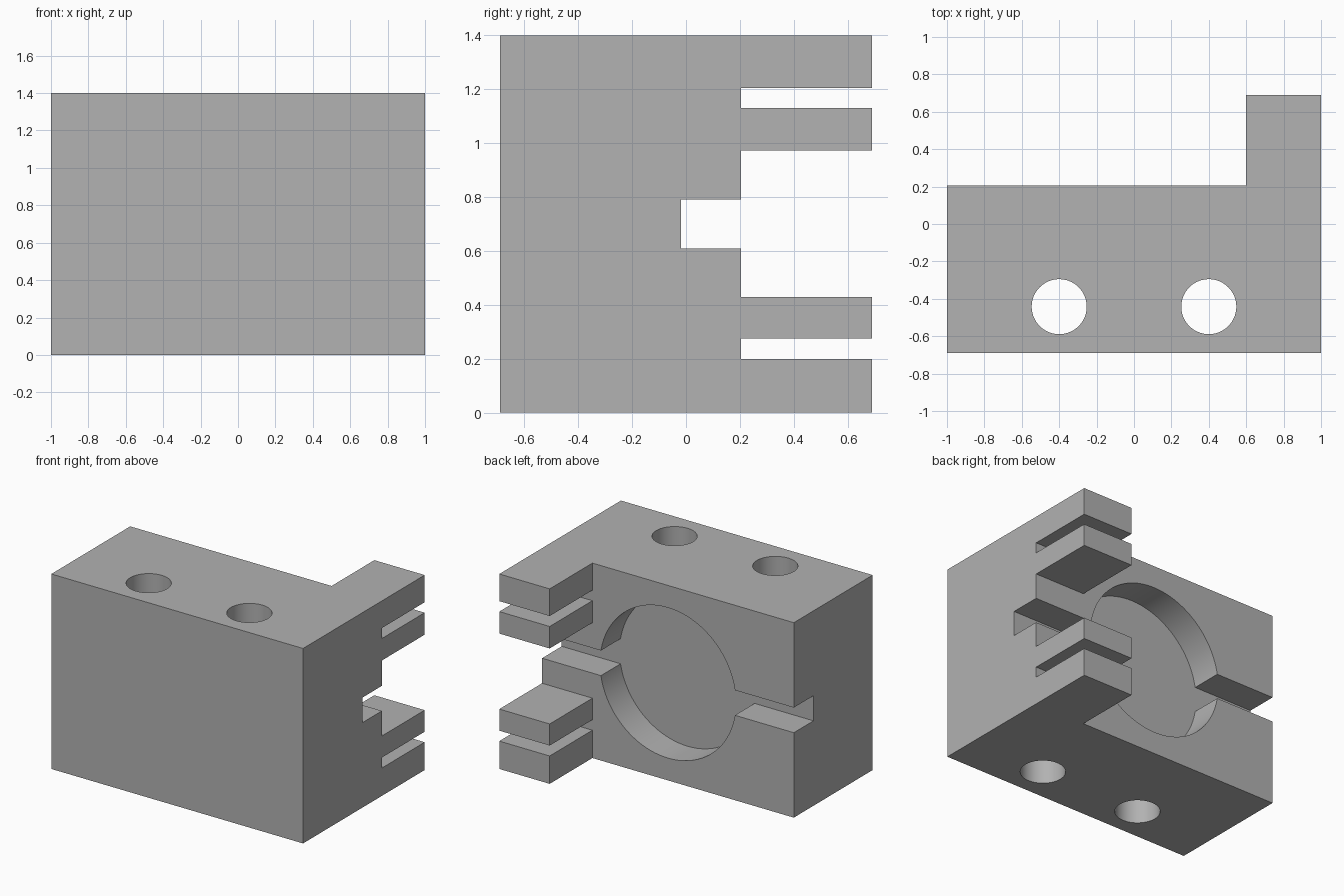
import bpy
import bmesh
from math import radians, pi
from mathutils import Matrix, Vector

cube = bpy.data.objects.get("Cube")
if cube:
    bpy.data.objects.remove(cube, do_unlink=True)

GREY = (0.445, 0.445, 0.445, 1.0)
mat = bpy.data.materials.new("plain grey")
mat.use_nodes = True
mat.diffuse_color = GREY
mat.node_tree.nodes["Principled BSDF"].inputs["Base Color"].default_value = GREY

HEIGHT = 1.4
MID = HEIGHT / 2
FRONT, FACE, BACK = -0.69, 0.205, 0.69   # front wall, main rear face, finger tips
FLOOR = -0.018                           # depth of slot and round pocket
ARM_X = 0.6                              # inner side of the fingers


def new_object(name, bm):
    mesh = bpy.data.meshes.new(name)
    bmesh.ops.recalc_face_normals(bm, faces=bm.faces)
    bm.to_mesh(mesh)
    bm.free()
    mesh.materials.append(mat)
    obj = bpy.data.objects.new(name, mesh)
    bpy.context.collection.objects.link(obj)
    return obj


def extruded(name, outline, height):
    bm = bmesh.new()
    face = bm.faces.new([bm.verts.new((x, y, 0)) for x, y in outline])
    grown = bmesh.ops.extrude_face_region(bm, geom=[face])["geom"]
    top = [v for v in grown if isinstance(v, bmesh.types.BMVert)]
    bmesh.ops.translate(bm, verts=top, vec=(0, 0, height))
    return new_object(name, bm)


def box(name, low, high):
    low, high = Vector(low), Vector(high)
    bm = bmesh.new()
    place = Matrix.Translation((low + high) / 2) @ Matrix.Diagonal((*(high - low), 1))
    bmesh.ops.create_cube(bm, size=1, matrix=place)
    return new_object(name, bm)


def cylinder(name, radius, depth, centre, tilt=0.0):
    bm = bmesh.new()
    place = Matrix.Translation(centre) @ Matrix.Rotation(tilt, 4, "X")
    bmesh.ops.create_cone(bm, cap_ends=True, segments=96, radius1=radius,
                          radius2=radius, depth=depth, matrix=place)
    return new_object(name, bm)


# L-shaped block with the finger wing on its left side
block = extruded("clamp_block", [(-1, FRONT), (1, FRONT), (1, BACK), (ARM_X, BACK),
                                 (ARM_X, FACE), (-1, FACE)], HEIGHT)

cutters = []
# Gaps that split the wing into four hinge fingers
for i, (low, high) in enumerate([(0.2, 0.275), (0.43, 0.972), (1.13, 1.205)]):
    cutters.append(box(f"finger_gap_{i}", (ARM_X - 0.0, FACE, low), (1.2, 0.9, high)))
# Horizontal cable slot along the rear face
cutters.append(box("cable_slot", (-1.2, FLOOR, MID - 0.09), (1.2, 0.5, MID + 0.09)))
# Round pocket in the rear face
cutters.append(cylinder("round_pocket", 0.54, 0.5, (0, FLOOR + 0.25, MID), pi / 2))
# Two vertical bolt holes
for x in (-0.4, 0.4):
    cutters.append(cylinder("bolt_hole", 0.147, HEIGHT + 0.4, (x, -0.442, MID)))

bpy.ops.object.select_all(action="DESELECT")
block.select_set(True)
bpy.context.view_layer.objects.active = block
for cutter in cutters:
    cutter.hide_render = True
    mod = block.modifiers.new("cut", "BOOLEAN")
    mod.operation = "DIFFERENCE"
    mod.solver = "EXACT"
    mod.object = cutter
    bpy.ops.object.modifier_apply(modifier=mod.name)
    bpy.data.objects.remove(cutter, do_unlink=True)

# Smooth bores, sharp edges elsewhere
bpy.ops.object.shade_smooth_by_angle(angle=radians(30))
